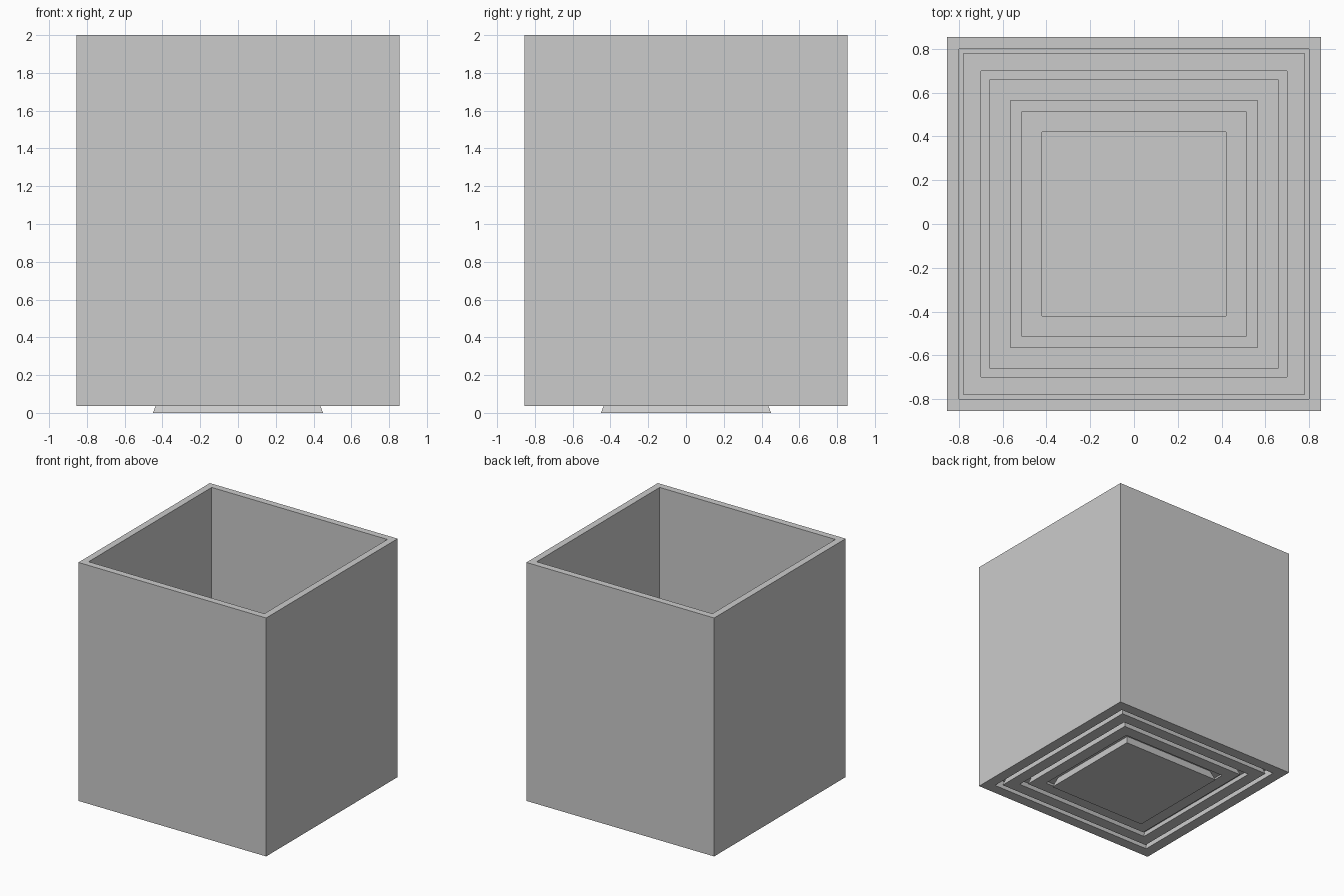
import bpy, bmesh

if "Cube" in bpy.data.objects:
    bpy.data.objects.remove(bpy.data.objects["Cube"])


def square_loft(name, profile, cap_start=False):
    """Loft concentric squares through (half width, height) points."""
    bm = bmesh.new()
    rings = []
    for r, z in profile:
        rings.append([bm.verts.new((sx * r, sy * r, z))
                      for sx, sy in ((-1, -1), (1, -1), (1, 1), (-1, 1))])
    for a, b in zip(rings, rings[1:]):
        for i in range(4):
            j = (i + 1) % 4
            bm.faces.new((a[i], a[j], b[j], b[i]))
    if cap_start:
        bm.faces.new(rings[0][::-1])
    bmesh.ops.remove_doubles(bm, verts=bm.verts, dist=1e-5)
    bmesh.ops.recalc_face_normals(bm, faces=bm.faces)
    mesh = bpy.data.meshes.new(name)
    bm.to_mesh(mesh)
    bm.free()
    obj = bpy.data.objects.new(name, mesh)
    bpy.context.collection.objects.link(obj)
    return obj


BASE = 0.037   # underside of the body

# Flared foot and the concentric undercut grooves around it
floor = [(0.45, 0.0), (0.42, 0.08),
         (0.515, 0.08), (0.485, BASE),
         (0.585, BASE), (0.565, 0.10),
         (0.66, 0.10), (0.63, BASE),
         (0.725, BASE), (0.70, 0.115),
         (0.78, 0.115), (0.766, BASE)]

# Outer wall, rim, inner wall and the narrow ledge above the floor
wall = [(0.855, BASE), (0.855, 2.0), (0.80, 2.0),
        (0.80, 0.225), (0.78, 0.225), (0.78, 0.115)]

square_loft("square_planter_body", floor + wall, cap_start=True)
